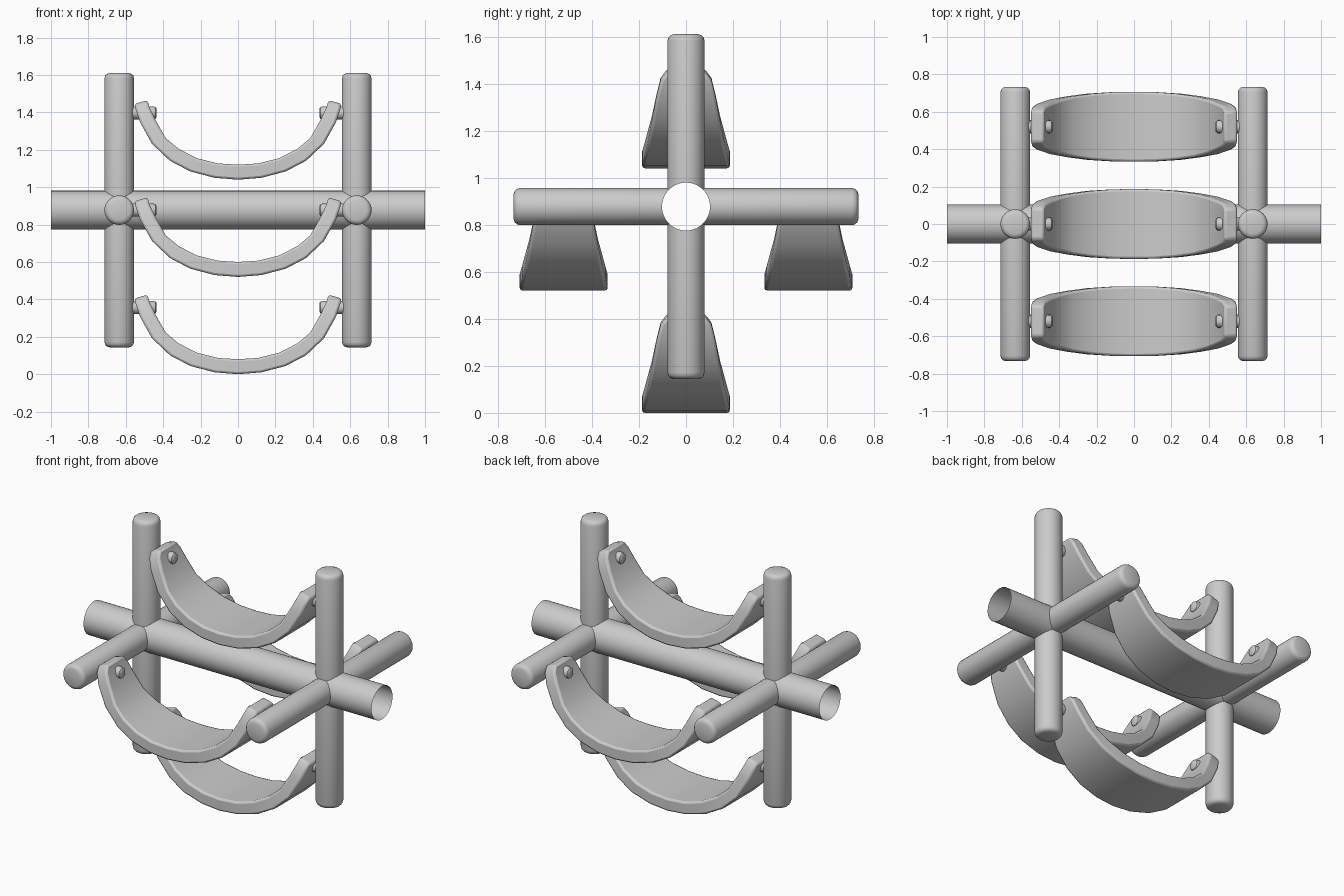
import bpy, bmesh, math
from mathutils import Matrix, Vector

if "Cube" in bpy.data.objects:
    bpy.data.objects.remove(bpy.data.objects["Cube"])

HUB_Z = 0.877      # axle height
TUBE_R = 0.104
SPOKE_R = 0.079
SPOKE_LEN = 0.733
SPOKE_X = 0.635
HINGE_R = 0.52     # distance of seat hinges from the axle


def make_object(name, bm, angle=35):
    bmesh.ops.recalc_face_normals(bm, faces=bm.faces)
    mesh = bpy.data.meshes.new(name)
    bm.to_mesh(mesh)
    bm.free()
    ob = bpy.data.objects.new(name, mesh)
    bpy.context.collection.objects.link(ob)
    bpy.ops.object.select_all(action='DESELECT')
    ob.select_set(True)
    bpy.context.view_layer.objects.active = ob
    bpy.ops.object.shade_smooth_by_angle(angle=math.radians(angle))
    return ob


def loft(bm, rings, cap_start=False, cap_end=False):
    """Bridge closed rings of points with quads."""
    loops = [[bm.verts.new(p) for p in ring] for ring in rings]
    for a, b in zip(loops, loops[1:]):
        n = len(a)
        for i in range(n):
            j = (i + 1) % n
            bm.faces.new((a[i], a[j], b[j], b[i]))
    if cap_start:
        bm.faces.new(loops[0][::-1])
    if cap_end:
        bm.faces.new(loops[-1])


def circle(r, n):
    return [(r * math.cos(2 * math.pi * i / n), r * math.sin(2 * math.pi * i / n))
            for i in range(n)]


# Axle: open tube along x
bm = bmesh.new()
loft(bm, [[(x, a, HUB_Z + b) for a, b in circle(TUBE_R, 32)] for x in (-1, 1)])
make_object("axle_tube", bm)


# Spokes: inner end follows the tube surface, outer end is rounded
def spoke(name, x, turn):
    inner_r = TUBE_R - 0.002
    rings = [[Vector((a, b, math.sqrt(inner_r ** 2 - b * b)))
              for a, b in circle(SPOKE_R, 32)]]
    for inset, drop in ((0, .028), (.004, .014), (.012, .005), (.026, 0)):
        rings.append([Vector((a, b, SPOKE_LEN - drop))
                      for a, b in circle(SPOKE_R - inset, 32)])
    m = Matrix.Translation((x, 0, HUB_Z)) @ Matrix.Rotation(turn, 4, 'X')
    bm = bmesh.new()
    loft(bm, [[m @ p for p in ring] for ring in rings], cap_end=True)
    make_object(name, bm)


# Seat: curved strip, each station is (outer x, outer z, inner x, inner z, half width)
STATIONS = [
    (.553, .048, .484, .068, .080),
    (.546, .015, .473, .030, .108),
    (.524, -.050, .440, -.040, .125),
    (.460, -.165, .386, -.135, .146),
    (.364, -.256, .318, -.192, .163),
    (.255, -.313, .218, -.243, .177),
    (.125, -.347, .110, -.270, .185),
]
BOTTOM = (0, -.357, 0, -.277, .187)


def seat(name, y, z):
    left = [(-ox, oz, -ix, iz, w) for ox, oz, ix, iz, w in STATIONS]
    rings = [[(ox, y - w, z + oz), (ox, y + w, z + oz),
              (ix, y + w, z + iz), (ix, y - w, z + iz)]
             for ox, oz, ix, iz, w in left + [BOTTOM] + STATIONS[::-1]]
    bm = bmesh.new()
    loft(bm, rings, True, True)
    ob = make_object(name, bm, 40)
    bev = ob.modifiers.new("soft_edges", 'BEVEL')
    bev.width = 0.012
    bev.segments = 2
    bev.limit_method = 'ANGLE'
    bev.angle_limit = math.radians(50)


# Hinge pin: from the spoke through the seat end, rounded tip
def pin(name, side, y, z):
    profile = [(.035, .60), (.035, .452), (.031, .441), (.022, .435)]
    bm = bmesh.new()
    loft(bm, [[(side * x, y + a, z + b) for a, b in circle(r, 16)]
              for r, x in profile], True, True)
    make_object(name, bm)


for k, place in enumerate(("top", "front", "bottom", "back")):
    turn = k * math.pi / 2
    y, z = -HINGE_R * math.sin(turn), HUB_Z + HINGE_R * math.cos(turn)
    seat(f"seat_{place}", y, z)
    for side, hand in ((-1, "left"), (1, "right")):
        spoke(f"spoke_{place}_{hand}", side * SPOKE_X, turn)
        pin(f"hinge_pin_{place}_{hand}", side, y, z)
